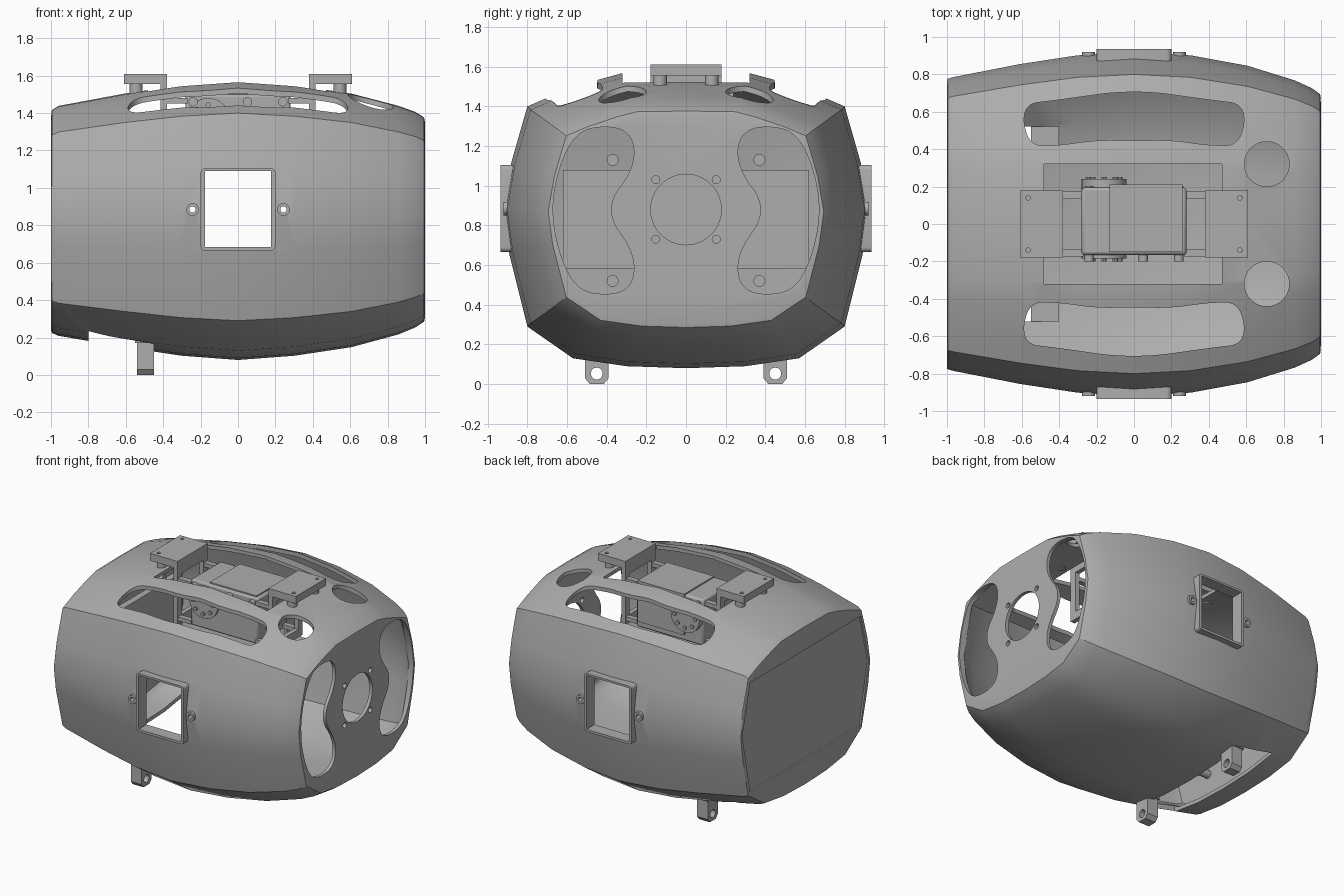
import bpy, bmesh, math
from mathutils import Vector

cube = bpy.data.objects.get("Cube")
if cube:
    bpy.data.objects.remove(cube, do_unlink=True)

grey = bpy.data.materials.new("plain_grey")
grey.use_nodes = True
grey.diffuse_color = (0.42, 0.42, 0.42, 1)
grey.node_tree.nodes["Principled BSDF"].inputs["Base Color"].default_value = (0.42, 0.42, 0.42, 1)
MID = 0.84


def make(name, bm):
    bmesh.ops.recalc_face_normals(bm, faces=bm.faces)
    mesh = bpy.data.meshes.new(name)
    bm.to_mesh(mesh)
    bm.free()
    ob = bpy.data.objects.new(name, mesh)
    ob.data.materials.append(grey)
    bpy.context.collection.objects.link(ob)
    return ob


def skin(name, rings):
    """Closed solid through a list of equal-length rings."""
    bm = bmesh.new()
    loops = [[bm.verts.new(p) for p in ring] for ring in rings]
    n = len(loops[0])
    for a, b in zip(loops, loops[1:]):
        for i in range(n):
            j = (i + 1) % n
            bm.faces.new((a[i], a[j], b[j], b[i]))
    bm.faces.new(loops[0])
    bm.faces.new(loops[-1])
    return make(name, bm)


def prism(name, pts, axis, lo, hi):
    """Extrude a 2D outline along an axis."""
    def place(p, d):
        return {"x": (d, p[0], p[1]), "y": (p[0], d, p[1]), "z": (p[0], p[1], d)}[axis]
    return skin(name, [[place(p, d) for p in pts] for d in (lo, hi)])


def box(name, x, y, z):
    return prism(name, [(x[0], y[0]), (x[1], y[0]), (x[1], y[1]), (x[0], y[1])], "z", *z)


def disc(name, c, r, axis, lo, hi, n=32):
    pts = [(c[0] + r * math.cos(math.tau * i / n), c[1] + r * math.sin(math.tau * i / n)) for i in range(n)]
    return prism(name, pts, axis, lo, hi)


def rounded(pts, steps=3):
    for _ in range(steps):
        out = []
        for i, p in enumerate(pts):
            a, b = Vector(p), Vector(pts[(i + 1) % len(pts)])
            out += [a.lerp(b, 0.25), a.lerp(b, 0.75)]
        pts = out
    return pts


def cut(ob, *cutters):
    for c in cutters:
        c.hide_render = True
        mod = ob.modifiers.new("cut", "BOOLEAN")
        mod.operation = "DIFFERENCE"
        mod.solver = "EXACT"
        mod.object = c
        bpy.context.view_layer.objects.active = ob
        bpy.ops.object.modifier_apply(modifier=mod.name)
        bpy.data.objects.remove(c, do_unlink=True)


# Barrel shell: cross-section (y, z) and stations (x, width, top, bottom)
half = [(0, 1.57), (0.33, 1.565), (0.46, 1.53), (0.65, 1.465), (0.8, 1.4), (0.88, 1.12), (0.92, 0.88),
        (0.89, 0.65), (0.8, 0.29), (0.57, 0.13), (0.3, 0.09), (0, 0.08)]
section = half + [(-y, z) for y, z in reversed(half[1:-1])]
stations = [(-1, 0.84, 0.74, 0.79), (-0.985, 0.845, 0.79, 0.81), (-0.95, 0.855, 0.82, 0.83),
            (-0.6, 0.93, 0.91, 0.91), (-0.3, 0.98, 0.97, 0.97), (0, 1, 1, 1), (0.3, 0.98, 0.97, 0.97),
            (0.6, 0.92, 0.91, 0.91), (0.85, 0.835, 0.82, 0.82), (0.94, 0.79, 0.775, 0.77),
            (0.985, 0.755, 0.735, 0.73), (1, 0.72, 0.7, 0.7)]


def barrel(name, k):
    return skin(name, [[(x * (k + 0.01), y * w * k, MID + (z - MID) * (t if z > MID else b) * k)
                        for y, z in section] for x, w, t, b in stations])


shell = barrel("body_shell", 1)
for v in shell.data.vertices:
    v.co.x = max(-1, min(1, v.co.x))
cut(shell, barrel("cavity", 0.965))

# Top opening, side windows, underside notch, recessed end panel
cut(shell, box("top_cut", (-0.48, 0.47), (-0.32, 0.32), (1.2, 1.8)),
    box("window_cut", (-0.18, 0.18), (-1.2, 1.2), (0.68, 1.095)),
    box("notch_cut", (-0.8, -0.5), (-0.52, 0.52), (-0.2, 0.4)),
    prism("panel_cut", [(-0.66, 0.42), (0.66, 0.42), (0.755, 0.87), (0.66, 1.245),
                        (-0.66, 1.245), (-0.755, 0.87)], "x", -1.1, -0.988))

# Round and curved holes, mirrored front to back
kidney = [(0.28, 1.29), (0.25, 1.1), (0.42, 0.88), (0.25, 0.65), (0.28, 0.46), (0.5, 0.45),
          (0.6, 0.55), (0.67, 0.78), (0.67, 0.98), (0.6, 1.2), (0.5, 1.3)]
slot = [(-0.6, 0.64), (-0.42, 0.66), (0, 0.72), (0.42, 0.66), (0.6, 0.64), (0.57, 0.42),
        (0.4, 0.42), (0.2, 0.45), (0, 0.445), (-0.2, 0.45), (-0.4, 0.42), (-0.57, 0.42)]
for s in (-1, 1):
    cut(shell, prism("kidney_cut", rounded([(s * y, z) for y, z in kidney]), "x", 0.8, 1.2),
        prism("slot_cut", rounded([(x, s * y) for x, y in slot]), "z", 1.15, 1.8),
        disc("round_cut", (0.71, s * 0.32), 0.12, "z", 1.1, 1.8),
        disc("ear_cut", (s * 0.243, 0.885), 0.017, "y", -1.2, 1.2, 16))
    for z in (0.73, 1.03):
        cut(shell, disc("bolt_cut", (s * 0.152, z), 0.02, "x", 0.9, 1.1, 16))
cut(shell, disc("end_cut", (0, 0.88), 0.178, "x", 0.9, 1.1, 48))

# Window frames with screw ears
for s, side in ((-1, "front"), (1, "back")):
    lo, hi = sorted((s * 0.84, s * 0.935))
    outer = [(-0.2, 0.665), (0.2, 0.665), (0.2, 1.105), (-0.2, 1.105)]
    ring = []
    for x, z in outer:
        cx, cz = x - math.copysign(0.025, x), z - math.copysign(0.025, z - MID)
        start = math.atan2(z - MID, x)
        base = math.floor(start / (math.pi / 2)) * math.pi / 2
        ring += [(cx + 0.025 * math.cos(base + i * math.pi / 8),
                  cz + 0.025 * math.sin(base + i * math.pi / 8)) for i in range(5)]
    frame = prism(side + "_window_frame", ring, "y", lo, hi)
    cut(frame, box("inner_cut", (-0.177, 0.177), (-1.2, 1.2), (0.683, 1.09)))
    for t in (-1, 1):
        lo, hi = sorted((s * 0.86, s * 0.92))
        ear = disc(side + "_screw_ear", (t * 0.243, 0.885), 0.034, "y", lo, hi, 20)
        cut(ear, disc("ear_hole", (t * 0.243, 0.885), 0.017, "y", -1.2, 1.2, 16))

# Feet with eyelets under the shell
for s in (-1, 1):
    y = s * 0.45
    outline = [(y - 0.06, 0.22), (y - 0.06, 0.03), (y - 0.035, 0), (y + 0.035, 0), (y + 0.06, 0.03), (y + 0.06, 0.22)]
    foot = prism("foot", outline, "x", -0.54, -0.45)
    cut(foot, disc("eyelet", (y, 0.053), 0.03, "x", -0.7, -0.3, 20))
    box("foot_flange", (-0.55, -0.4), (y - 0.07, y + 0.07), (0.17, 0.23))

# Inner mounting plate behind the closed end
box("inner_plate", (-0.95, -0.9), (-0.62, 0.62), (0.58, 1.08))
for y in (-0.37, 0.37):
    for z in (0.52, 1.13):
        disc("inner_boss", (y, z), 0.03, "x", -0.98, -0.88, 16)

# Motor hung in the top opening
motor = box("motor_body", (-0.28, 0.28), (-0.165, 0.195), (1.15, 1.5))
bev = motor.modifiers.new("bevel", "BEVEL")
bev.width, bev.segments = 0.015, 2
box("motor_cap", (-0.13, 0.26), (-0.15, 0.21), (1.2, 1.51))
for s in (-1, 1):
    lo, hi = sorted((s * 0.16, 0.24 if s > 0 else -0.185))
    disc("motor_horn", (-0.16, 1.36), 0.12, "y", lo, hi, 32)
    lo, hi = sorted((s * 0.18, 0.25 if s > 0 else -0.2))
    for i in range(8):
        a = math.tau * i / 8
        disc("horn_screw", (-0.16 + 0.085 * math.cos(a), 1.36 + 0.085 * math.sin(a)), 0.014, "y", lo, hi, 10)
    for x in (-0.24, 0.05, 0.24):
        lo, hi = sorted((s * 0.15, s * 0.2))
        disc("motor_screw", (x, 1.46), 0.025, "y", lo, hi, 12)

# Stepped brackets: open upright, tab, spacers and motor arms
for s in (-1, 1):
    lo, hi = sorted((s * 0.38, s * 0.415))
    upright = box("bracket_upright", (lo, hi), (-0.18, 0.18), (1.13, 1.61))
    cut(upright, box("upright_cut", (lo - 0.1, hi + 0.1), (-0.13, 0.13), (1.19, 1.5)))
    tab = box("bracket_tab", sorted((s * 0.38, s * 0.61)), (-0.18, 0.18), (1.555, 1.61))
    for t in (-1, 1):
        cut(tab, disc("tab_hole", (s * 0.565, t * 0.14), 0.013, "z", 1.5, 1.7, 12))
        disc("tab_spacer", (s * 0.545, t * 0.13), 0.035, "z", 1.48, 1.557, 16)
        for z in (1.16, 1.45):
            box("motor_arm", sorted((s * 0.27, s * 0.39)), sorted((t * 0.135, t * 0.175)), (z, z + 0.03))

# Smooth shading with sharp edges kept
bpy.ops.object.select_all(action="DESELECT")
for ob in bpy.context.collection.objects:
    if ob.type == "MESH":
        ob.select_set(True)
        bpy.context.view_layer.objects.active = ob
bpy.ops.object.shade_smooth_by_angle(angle=math.radians(32))
